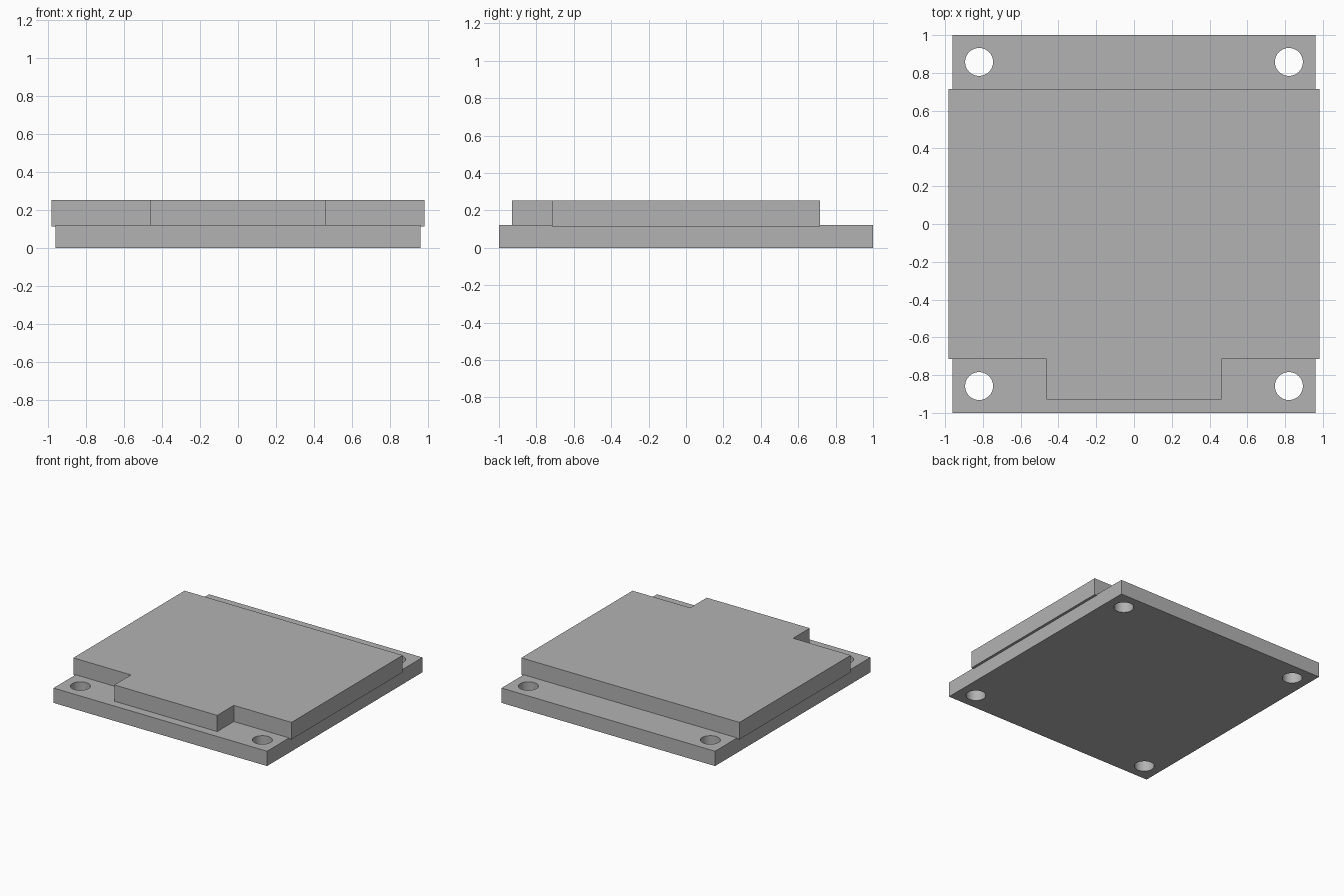
import bpy
import bmesh
from math import radians

cube = bpy.data.objects.get("Cube")
if cube:
    bpy.data.objects.remove(cube, do_unlink=True)

# Single plain grey
grey = bpy.data.materials.new("plain_grey")
grey.use_nodes = True
colour = (0.45, 0.45, 0.45, 1)
grey.diffuse_color = colour
grey.node_tree.nodes["Principled BSDF"].inputs["Base Color"].default_value = colour


def slab(name, outline, bottom, top):
    """Extrude a flat outline between two heights."""
    bm = bmesh.new()
    face = bm.faces.new([bm.verts.new((x, y, bottom)) for x, y in outline])
    result = bmesh.ops.extrude_face_region(bm, geom=[face])
    raised = [v for v in result["geom"] if isinstance(v, bmesh.types.BMVert)]
    bmesh.ops.translate(bm, verts=raised, vec=(0, 0, top - bottom))
    bmesh.ops.recalc_face_normals(bm, faces=bm.faces)
    mesh = bpy.data.meshes.new(name)
    bm.to_mesh(mesh)
    bm.free()
    mesh.materials.append(grey)
    obj = bpy.data.objects.new(name, mesh)
    bpy.context.collection.objects.link(obj)
    return obj


# Base plate
w = 0.962
base = slab("base_plate", [(-w, -1), (w, -1), (w, 1), (-w, 1)], 0, 0.121)

# Four round mounting holes through the corners
for x in (-0.82, 0.82):
    for y in (-0.858, 0.858):
        bpy.ops.mesh.primitive_cylinder_add(
            vertices=48, radius=0.074, depth=0.5, location=(x, y, 0.06))
        cutter = bpy.context.object
        cutter.name = "hole_cutter"
        cutter.hide_render = True
        cutter.data.materials.append(grey)
        cut = base.modifiers.new("mounting_hole", 'BOOLEAN')
        cut.operation = 'DIFFERENCE'
        cut.solver = 'EXACT'
        cut.object = cutter
        bpy.ops.object.select_all(action='DESELECT')
        base.select_set(True)
        bpy.context.view_layer.objects.active = base
        bpy.ops.object.modifier_apply(modifier=cut.name)
        bpy.data.objects.remove(cutter, do_unlink=True)

bpy.ops.object.shade_smooth_by_angle(angle=radians(30))

# Raised module with a tab at the front, slightly wider than the plate
side, end, tab, front = 0.983, 0.716, 0.464, -0.93
right_half = [(tab, front), (tab, -end), (side, -end), (side, end)]
left_half = [(-x, y) for x, y in reversed(right_half)]
slab("raised_module", right_half + left_half, 0.114, 0.253)
